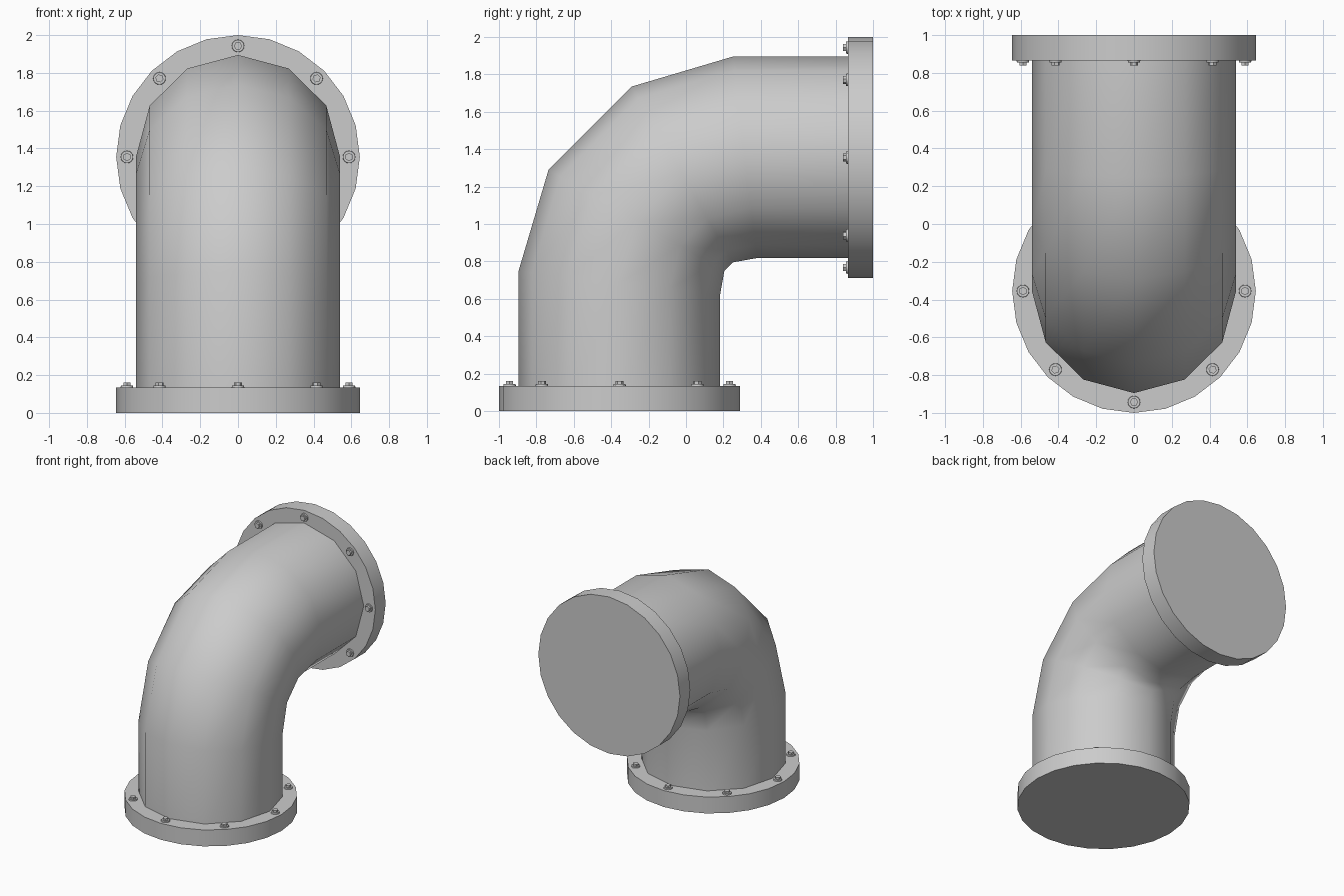
import bpy, bmesh
from math import sin, cos, pi, radians
from mathutils import Matrix, Vector

if "Cube" in bpy.data.objects:
    bpy.data.objects.remove(bpy.data.objects["Cube"])

R_PIPE, R_FLANGE, R_BOLTS, THICK = 0.54, 0.645, 0.588, 0.135


def finish(name, bm):
    bmesh.ops.recalc_face_normals(bm, faces=bm.faces)
    me = bpy.data.meshes.new(name)
    bm.to_mesh(me)
    bm.free()
    ob = bpy.data.objects.new(name, me)
    bpy.context.collection.objects.link(ob)
    bpy.ops.object.select_all(action='DESELECT')
    ob.select_set(True)
    bpy.context.view_layer.objects.active = ob
    bpy.ops.object.shade_smooth_by_angle(angle=radians(40))
    return ob


def disc(bm, sides, r1, r2, z0, z1, mat):
    m = mat @ Matrix.Translation((0, 0, (z0 + z1) / 2))
    bmesh.ops.create_cone(bm, cap_ends=True, segments=sides, radius1=r1,
                          radius2=r2, depth=z1 - z0, matrix=m)


# Elbow pipe: rings given by their outer and inner side points (y, z)
rings = [((-0.895, 0.05), (0.182, 0.05)),
         ((-0.895, 0.75), (0.182, 0.62)),
         ((-0.735, 1.29), (0.205, 0.75))]
rings += [tuple((1 - z, 1 - y) for y, z in r) for r in reversed(rings)]
bm = bmesh.new()
loops = []
for outer, inner in rings:
    o, i = Vector((0, *outer)), Vector((0, *inner))
    mid, half = (o + i) / 2, (o - i) / 2
    loops.append([bm.verts.new(mid + half * cos(a) + Vector((R_PIPE * sin(a), 0, 0)))
                  for a in (k * pi / 6 for k in range(12))])
for a, b in zip(loops, loops[1:]):
    for k in range(12):
        n = (k + 1) % 12
        bm.faces.new((a[k], a[n], b[n], b[k]))
bm.faces.new(loops[0])
bm.faces.new(loops[-1])
finish("elbow_pipe", bm)

# Flanges with eight bolts each, at the foot and at the rear outlet
places = {"bottom": Matrix.Translation((0, -0.355, 0)),
          "rear": Matrix.Translation((0, 1, 1.355)) @ Matrix.Rotation(pi / 2, 4, 'X')}
for label, mat in places.items():
    bm = bmesh.new()
    disc(bm, 24, R_FLANGE, R_FLANGE, 0, THICK, mat)
    finish(label + "_flange", bm)

    bm = bmesh.new()
    for k in range(8):
        m = mat @ Matrix.Rotation(k * pi / 4, 4, 'Z') @ Matrix.Translation((R_BOLTS, 0, 0))
        disc(bm, 16, 0.034, 0.032, THICK - 0.005, THICK + 0.010, m)   # washer
        disc(bm, 6, 0.022, 0.022, THICK + 0.008, THICK + 0.026, m)    # hex head
    finish(label + "_bolts", bm)
